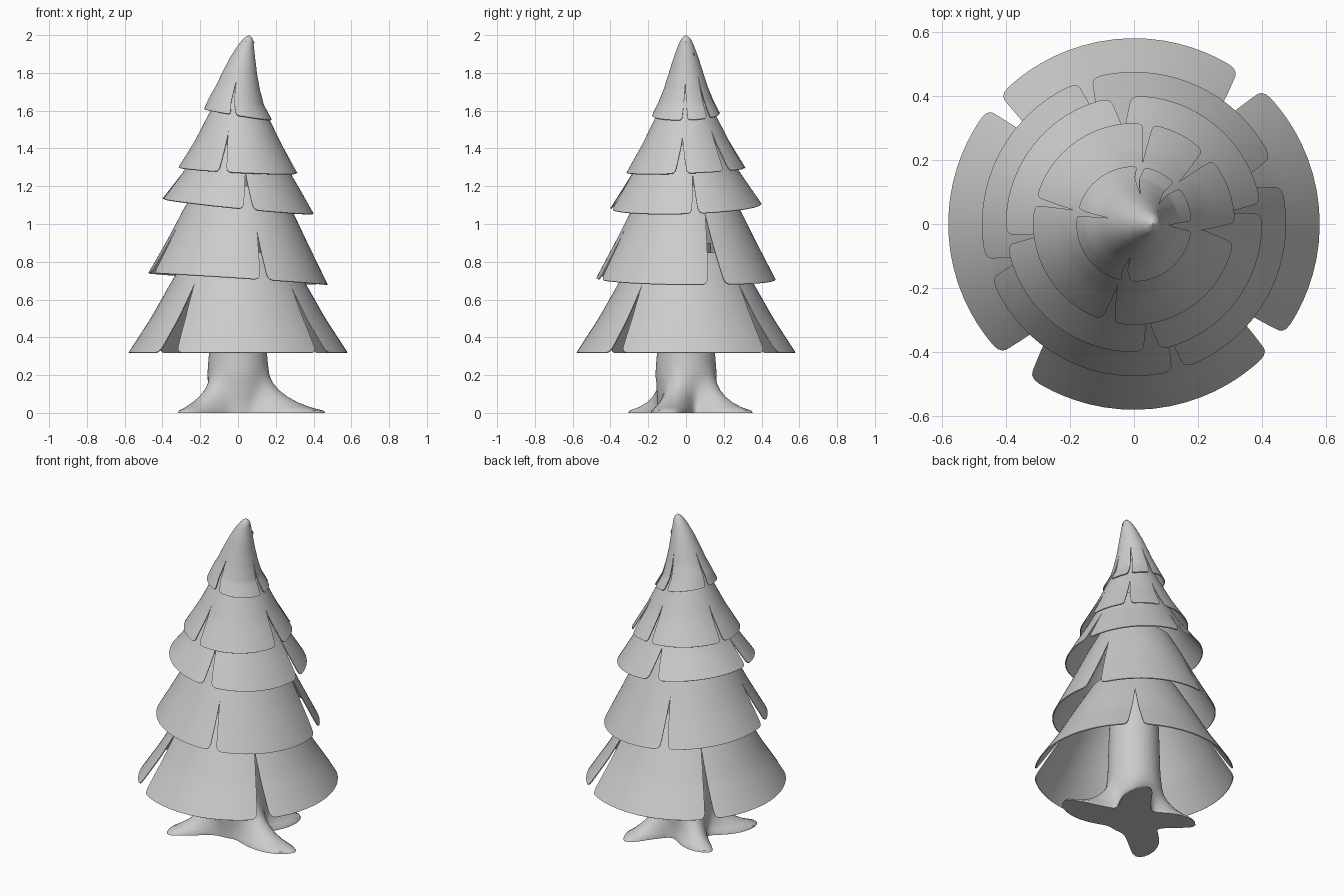
import bpy, bmesh, math

if "Cube" in bpy.data.objects:
    bpy.data.objects.remove(bpy.data.objects["Cube"])


def finish(name, bm, thickness=0.0):
    bmesh.ops.remove_doubles(bm, verts=bm.verts, dist=0.0005)
    bmesh.ops.recalc_face_normals(bm, faces=bm.faces)
    me = bpy.data.meshes.new(name)
    bm.to_mesh(me)
    bm.free()
    ob = bpy.data.objects.new(name, me)
    bpy.context.collection.objects.link(ob)
    bpy.ops.object.select_all(action='DESELECT')
    bpy.context.view_layer.objects.active = ob
    ob.select_set(True)
    if thickness:
        mod = ob.modifiers.new("thickness", 'SOLIDIFY')
        mod.thickness = thickness
        mod.offset = -1
        bpy.ops.object.modifier_apply(modifier=mod.name)
    bpy.ops.object.shade_smooth_by_angle(angle=math.radians(40))
    return ob


def lerp_table(table, z):
    """Interpolate rows (z, value, value...) at height z."""
    for a, b in zip(table, table[1:]):
        if z <= b[0]:
            f = max(0.0, (z - a[0]) / (b[0] - a[0]))
            return [p + (q - p) * f for p, q in zip(a[1:], b[1:])]
    return list(table[-1][1:])


def tier(name, profile, gaps, tilt, corner, rows):
    """Thin conical skirt of overlapping-style panels separated by wedge slits.
    profile: (z, radius, centre x); gaps: (angle, half width, slit top z)."""
    bm = bmesh.new()
    z0, z1 = profile[0][0], profile[-1][0]
    gaps = sorted(gaps)
    cols = 24
    for i, g in enumerate(gaps):
        h = gaps[(i + 1) % len(gaps)]
        end = h[0] if i + 1 < len(gaps) else h[0] + 360
        span = math.radians(end - g[0] - g[1] - h[1]) * profile[0][1]
        grid = []
        for c in range(cols + 1):
            u = (1 - math.cos(math.pi * c / cols)) / 2
            s = min(1, min(u, 1 - u) * span / corner)
            lift = corner * (1 - math.sqrt(1 - (1 - s) ** 2))   # rounded corner
            col = []
            for r in range(rows + 1):
                z = z0 + lift + (z1 - z0 - lift) * r / rows
                lo = g[0] + g[1] * max(0, 1 - (z - z0) / (g[2] - z0))
                hi = end - h[1] * max(0, 1 - (z - z0) / (h[2] - z0))
                a = math.radians(lo + (hi - lo) * u)
                rad, cx = lerp_table(profile, z)
                x, y = rad * math.cos(a), rad * math.sin(a)
                fade = (z1 - z) / (z1 - z0)
                col.append(bm.verts.new((cx + x, y, z + (tilt[0] * x + tilt[1] * y) * fade)))
            grid.append(col)
        for c in range(cols):
            for r in range(rows):
                bm.faces.new((grid[c][r], grid[c + 1][r], grid[c + 1][r + 1], grid[c][r + 1]))
    return finish(name, bm, 0.006)


# Foliage skirts, bottom to top
tier("foliage_tier_1", [(0.32, 0.58, 0), (0.5, 0.463, 0), (0.69, 0.355, 0), (0.85, 0.26, 0)],
     [(51, 5, 0.68), (-40, 4, 0.67), (-130, 6, 0.68), (139, 3, 0.68)], (0, 0), 0.03, 16)
tier("foliage_tier_2", [(0.71, 0.475, 0), (0.9, 0.375, 0), (1.08, 0.285, 0), (1.2, 0.22, 0)],
     [(109, 3, 0.98), (197, 4, 0.96), (-73, 2.5, 0.96), (20, 6, 1.06)], (-0.065, -0.01), 0.03, 16)
tier("foliage_tier_3", [(1.095, 0.40, 0), (1.27, 0.285, 0), (1.42, 0.20, 0)],
     [(96, 5, 1.27), (187, 2.5, 1.28), (-82, 4, 1.28), (7, 2.5, 1.28)], (-0.1, 0.03), 0.025, 14)
tier("foliage_tier_4", [(1.285, 0.315, 0), (1.43, 0.23, 0), (1.57, 0.16, 0), (1.7, 0.095, 0.005)],
     [(82, 3, 1.5), (43, 4, 1.5), (-5, 6, 1.46), (-105, 4, 1.48), (167, 2.5, 1.5)],
     (-0.05, 0.04), 0.02, 14)
# Bent tip
tier("foliage_tip", [(1.58, 0.18, 0), (1.65, 0.145, -0.008), (1.72, 0.117, 0), (1.8, 0.091, 0.01),
                     (1.88, 0.066, 0.025), (1.94, 0.044, 0.04), (1.97, 0.031, 0.05),
                     (1.99, 0.017, 0.056), (2.0, 0.001, 0.058)],
     [(83, 4, 1.8), (42, 4, 1.8), (-2, 5, 1.75), (-98, 5, 1.76), (168, 4, 1.8)],
     (-0.16, 0.03), 0.014, 30)

# Trunk with four spreading roots: rows (z, trunk radius, root reach)
trunk_rows = [(0, 0.15, 1), (0.012, 0.15, 0.97), (0.03, 0.15, 0.76), (0.055, 0.15, 0.56),
              (0.085, 0.152, 0.38), (0.12, 0.155, 0.22), (0.16, 0.157, 0.1),
              (0.2, 0.162, 0.02), (0.26, 0.158, 0), (0.32, 0.153, 0), (0.6, 0.145, 0), (0.9, 0.13, 0)]
roots = [(220, 0.42), (-16, 0.47), (56, 0.40), (142, 0.36)]   # direction, length
segs = 96
bm = bmesh.new()
rings = []
for z, r0, reach in trunk_rows:
    ring = []
    for i in range(segs):
        a = 360 * i / segs
        ext = swirl = 0
        for d, length in roots:
            delta = (a - d + 180) % 360 - 180
            lobe = math.exp(-(delta / 22) ** 2)
            ext += (length - 0.15) * lobe * reach
            swirl += 10 * (lobe * reach) ** 2
        b = math.radians(a + swirl - 5 * reach)
        ring.append(bm.verts.new(((r0 + ext) * math.cos(b), (r0 + ext) * math.sin(b), z)))
    rings.append(ring)
for lo, hi in zip(rings, rings[1:]):
    for i in range(segs):
        j = (i + 1) % segs
        bm.faces.new((lo[i], lo[j], hi[j], hi[i]))
bm.faces.new(rings[0][::-1])
bm.faces.new(rings[-1])
finish("trunk_with_roots", bm)
